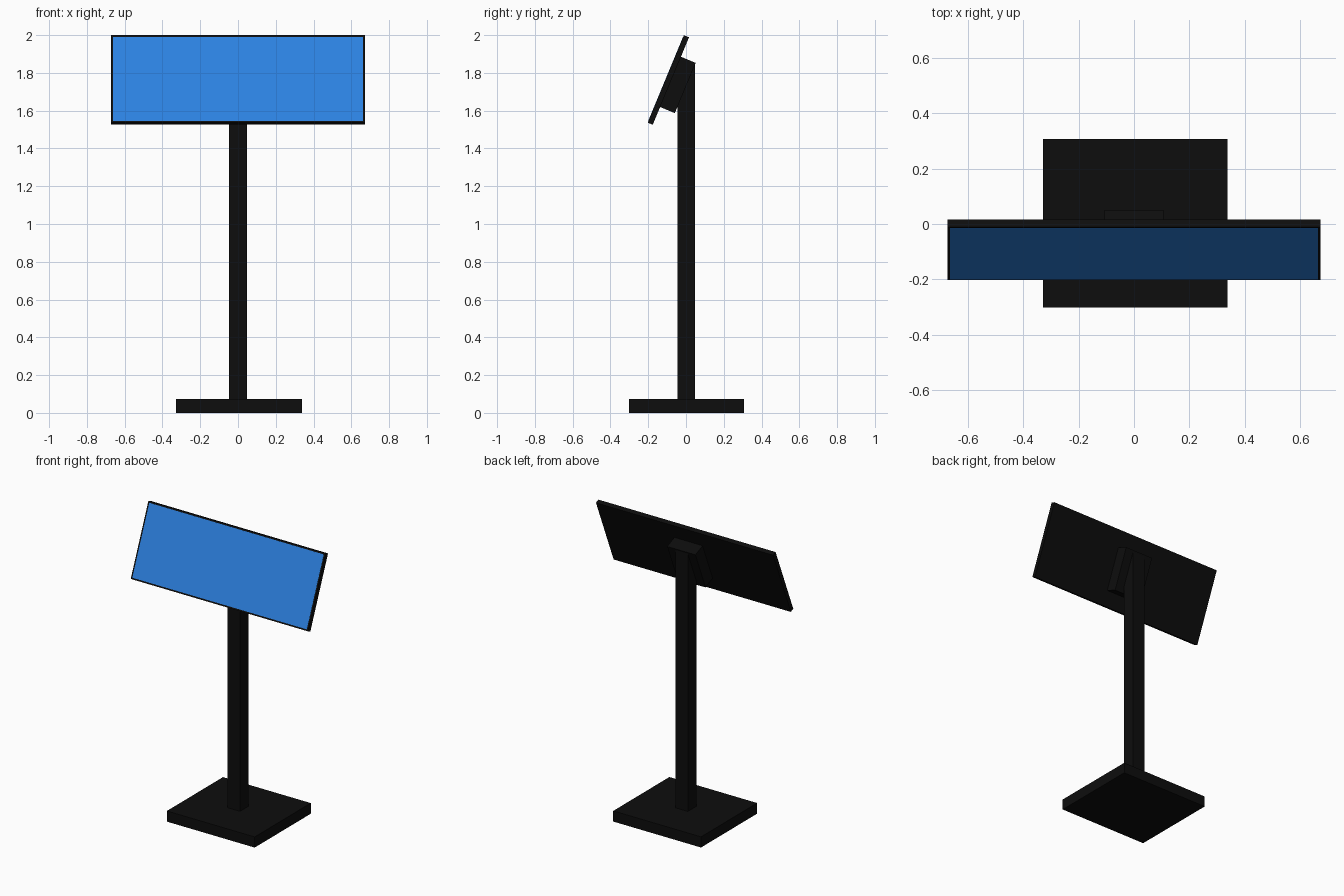
import bpy, math
from mathutils import Matrix, Vector

if "Cube" in bpy.data.objects:
    bpy.data.objects.remove(bpy.data.objects["Cube"])


def material(name, color):
    m = bpy.data.materials.new(name)
    m.diffuse_color = color
    m.use_nodes = True
    m.node_tree.nodes["Principled BSDF"].inputs["Base Color"].default_value = m.diffuse_color
    return m


black = material("black_metal", (0.004, 0.004, 0.004, 1))
blue = material("blue_display", (0.025, 0.22, 0.75, 1))


def box(name, lo, hi, mat, frame=Matrix.Identity(4)):
    """Box between two corners, placed in the given frame."""
    lo, hi = Vector(lo), Vector(hi)
    bpy.ops.mesh.primitive_cube_add(size=1)
    ob = bpy.context.object
    ob.name = name
    ob.data.transform(Matrix.Translation((lo + hi) / 2) @ Matrix.Diagonal((*(hi - lo), 1)))
    ob.matrix_world = frame
    ob.data.materials.append(mat)
    return ob


# Foot plate and square post
box("base_plate", (-0.329, -0.302, 0), (0.338, 0.307, 0.073), black)
box("post", (-0.047, -0.045, 0.07), (0.047, 0.047, 1.85), black)

# Tilted head: local -y is the viewing side, local z runs up the panel
head = Matrix.Translation((0, -0.0935, 1.7625)) @ Matrix.Rotation(math.radians(-22.5), 4, 'X')
H, T, W = 0.501, 0.029, 0.673
box("panel", (-W, -T / 2, -H / 2), (W, T / 2, H / 2), black, head)
box("mount_block", (-0.107, 0, -0.149), (0.107, 0.099, 0.139), black, head)

# Display sheet just proud of the panel, leaving a thin bezel
b = 0.01
box("screen", (-W + b, -T / 2 - 0.001, -H / 2 + b), (W - b, -T / 2 + 0.004, H / 2 - b), blue, head)
